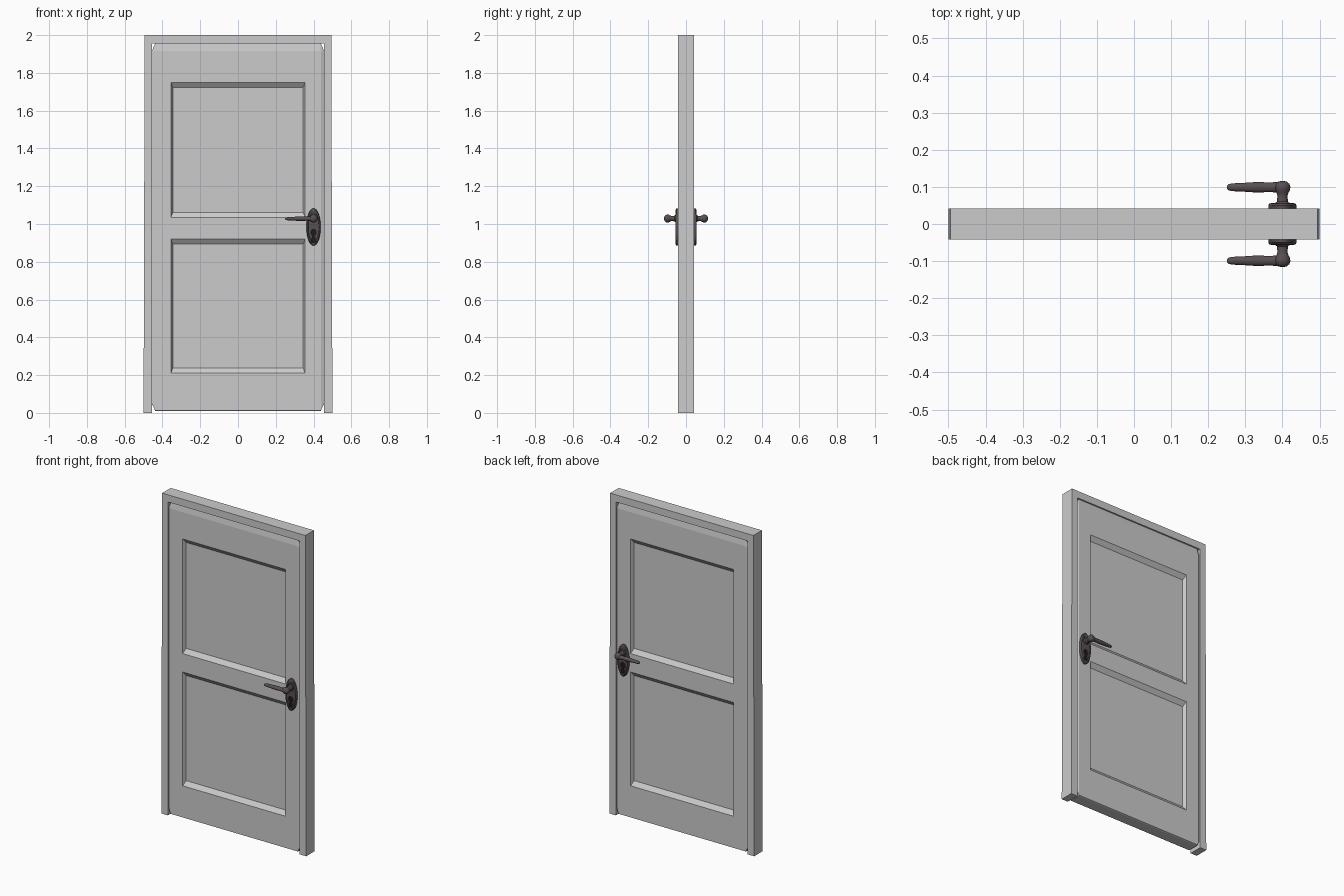
import bpy, bmesh, math
from mathutils import Matrix, Vector

if "Cube" in bpy.data.objects:
    bpy.data.objects.remove(bpy.data.objects["Cube"])


def make_obj(name, bm, mat=None, smooth=False):
    bmesh.ops.recalc_face_normals(bm, faces=bm.faces)
    me = bpy.data.meshes.new(name)
    bm.to_mesh(me)
    bm.free()
    ob = bpy.data.objects.new(name, me)
    bpy.context.collection.objects.link(ob)
    if mat:
        me.materials.append(mat)
    if smooth:
        bpy.ops.object.select_all(action='DESELECT')
        ob.select_set(True)
        bpy.context.view_layer.objects.active = ob
        bpy.ops.object.shade_smooth_by_angle(angle=math.radians(40))
    return ob


def loft(rings, matrix=None):
    """Closed skin through rings of equal point count, with end caps."""
    bm = bmesh.new()
    loops = [[bm.verts.new(p) for p in r] for r in rings]
    n = len(loops[0])
    for a, b in zip(loops, loops[1:]):
        for i in range(n):
            j = (i + 1) % n
            bm.faces.new((a[i], a[j], b[j], b[i]))
    bm.faces.new(loops[0])
    bm.faces.new(loops[-1])
    if matrix:
        bm.transform(matrix)
    return bm


def at_y(outline, y):
    return [(x, y, z) for x, z in outline]


def rect(x0, x1, z0, z1):
    return [(x0, z0), (x1, z0), (x1, z1), (x0, z1)]


def oval(cx, cz, rx, rz, n=32):
    return [(cx + rx * math.cos(2 * math.pi * i / n),
             cz + rz * math.sin(2 * math.pi * i / n)) for i in range(n)]


def cut(ob, cutter):
    cutter.hide_render = True
    m = ob.modifiers.new("cut", 'BOOLEAN')
    m.object = cutter
    m.solver = 'EXACT'
    bpy.ops.object.select_all(action='DESELECT')
    bpy.context.view_layer.objects.active = ob
    ob.select_set(True)
    bpy.ops.object.modifier_apply(modifier=m.name)
    bpy.data.objects.remove(cutter)


def material(name, col):
    m = bpy.data.materials.new(name)
    m.diffuse_color = (*col, 1)
    m.use_nodes = True
    m.node_tree.nodes["Principled BSDF"].inputs["Base Color"].default_value = m.diffuse_color
    return m


metal = material("dark_metal", (0.10, 0.078, 0.083))
black = material("keyhole_black", (0.012, 0.01, 0.01))

# Door frame: U-shaped profile, sides lean in slightly towards the top
T = 0.042
frame = [(-0.5, 0), (-0.455, 0), (-0.455, 1.955), (0.455, 1.955),
         (0.455, 0), (0.5, 0), (0.494, 2), (-0.494, 2)]
make_obj("door_frame", loft([at_y(frame, -T), at_y(frame, T)]))


# Door leaf: bevelled slab with small clipped corners
def clipped(w, z0, z1, cx, cz):
    return [(-w + cx, z0), (w - cx, z0), (w, z0 + cz), (w, z1 - cz),
            (w - cx, z1), (-w + cx, z1), (-w, z1 - cz), (-w, z0 + cz)]


edge = clipped(0.456, 0.01, 1.957, 0.018, 0.04)
face = clipped(0.440, 0.013, 1.917, 0.002, 0.004)
leaf = make_obj("door_leaf", loft([at_y(edge if abs(y) < 0.035 else face, y)
                                   for y in (-0.039, -0.032, 0.032, 0.039)]))

# Sunken panels with sloped borders, both faces
for z0, z1 in ((0.21, 0.92), (1.035, 1.75)):
    for s in (-1, 1):
        inner = rect(-0.345, 0.345, z0 + 0.027, z1 - 0.027)
        outer = rect(-0.355, 0.355, z0, z1)
        over = rect(-0.365, 0.365, z0 - 0.027, z1 + 0.027)
        cut(leaf, make_obj("panel_cutter", loft(
            [at_y(inner, s * 0.018), at_y(outer, s * 0.039), at_y(over, s * 0.060)])))

# Keyhole outline: round head over a flared slot
KX, KZ = 0.40, 0.955
keyhole = [(KX + 0.016 * math.cos(math.radians(a)), KZ + 0.020 * math.sin(math.radians(a)))
           for a in range(-60, 241, 20)] + [(KX - 0.014, KZ - 0.052), (KX + 0.014, KZ - 0.052)]


def lathe(name, profile, matrix, squash=1.0, n=24):
    """Round part along local z from (radius, height) pairs."""
    rings = [[(r * math.cos(2 * math.pi * i / n), r * squash * math.sin(2 * math.pi * i / n), h)
              for i in range(n)] for r, h in profile]
    return make_obj(name, loft(rings, matrix), metal, True)


# Handle sets, one on each face
for s, side in ((-1, "front"), (1, "back")):
    # Oval plate with a raised, bevelled centre
    steps = ((1, 0.035), (1, 0.050), (0.93, 0.055), (0.80, 0.056), (0.74, 0.053))
    plate = make_obj(side + "_handle_plate", loft(
        [at_y(oval(0.40, 0.984, 0.038 * k, 0.099 * k), s * y) for k, y in steps]), metal)
    cut(plate, make_obj("keyhole_cutter", loft(
        [at_y(keyhole, s * 0.045), at_y(keyhole, s * 0.07)])))
    bpy.ops.object.shade_smooth_by_angle(angle=math.radians(30))
    make_obj(side + "_keyhole", loft([at_y(keyhole, s * 0.044), at_y(keyhole, s * 0.046)]), black)

    # Spindle ending in a rounded knob
    out = Vector((0, s, 0)).to_track_quat('Z', 'Y').to_matrix().to_4x4()
    lathe(side + "_spindle",
          [(0.020, 0.045), (0.020, 0.056), (0.015, 0.060), (0.0135, 0.075), (0.016, 0.084),
           (0.020, 0.091), (0.0215, 0.099), (0.019, 0.108), (0.012, 0.114), (0.004, 0.116)],
          Matrix.Translation((0.40, 0, 1.029)) @ out)

    # Lever pointing to the door centre, slightly flattened
    along = Matrix(((0, 0, -1, 0.40), (1, 0, 0, s * 0.099), (0, -1, 0, 1.028), (0, 0, 0, 1)))
    lathe(side + "_lever",
          [(0.014, 0.0), (0.0135, 0.025), (0.0125, 0.040), (0.014, 0.055), (0.0135, 0.080),
           (0.0115, 0.110), (0.0105, 0.135), (0.008, 0.146), (0.003, 0.150)],
          along, squash=0.85)
